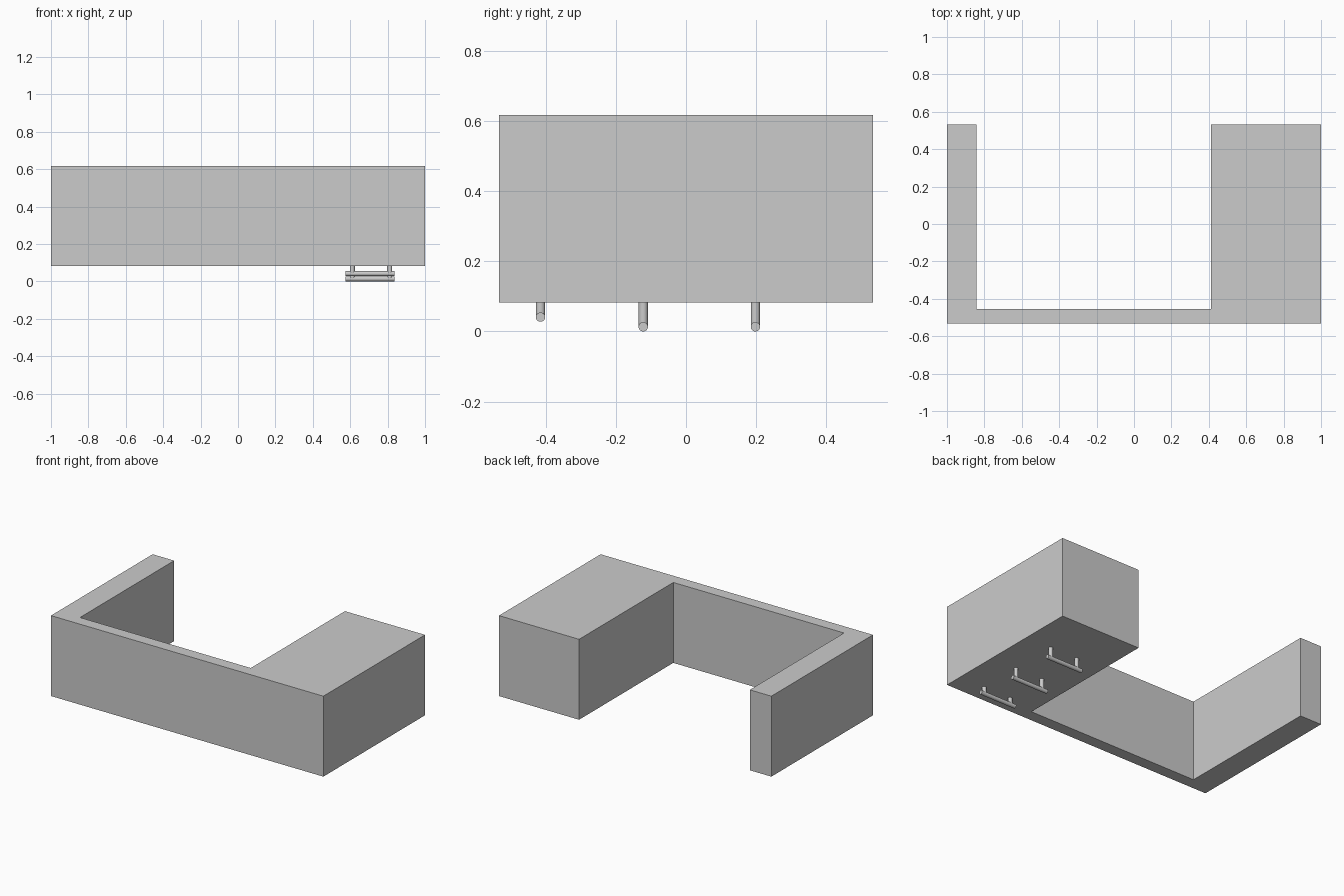
import bpy, bmesh
from math import pi
from mathutils import Matrix

if "Cube" in bpy.data.objects:
    bpy.data.objects.remove(bpy.data.objects["Cube"])

BOTTOM, TOP = 0.083, 0.617
R = 0.0133


def finish(bm, name):
    bmesh.ops.recalc_face_normals(bm, faces=bm.faces)
    me = bpy.data.meshes.new(name)
    bm.to_mesh(me)
    bm.free()
    ob = bpy.data.objects.new(name, me)
    bpy.context.collection.objects.link(ob)
    return ob


def cylinder(name, centre, length, axis):
    bm = bmesh.new()
    rot = Matrix.Rotation(pi / 2, 4, 'Y') if axis == 'X' else Matrix()
    bmesh.ops.create_cone(bm, cap_ends=True, segments=32, radius1=R, radius2=R,
                          depth=length, matrix=Matrix.Translation(centre) @ rot)
    # smooth sides, flat caps
    for f in bm.faces:
        f.smooth = len(f.verts) == 4
    for e in bm.edges:
        e.smooth = all(len(f.verts) == 4 for f in e.link_faces)
    return finish(bm, name)


# U-shaped counter: outline extruded upward
outline = [(-1, -0.533), (1, -0.533), (1, 0.533), (0.412, 0.533),
           (0.412, -0.455), (-0.842, -0.455), (-0.842, 0.533), (-1, 0.533)]
bm = bmesh.new()
base = bm.faces.new([bm.verts.new((x, y, BOTTOM)) for x, y in outline])
ext = bmesh.ops.extrude_face_region(bm, geom=[base], use_keep_orig=True)
top = [v for v in ext["geom"] if isinstance(v, bmesh.types.BMVert)]
bmesh.ops.translate(bm, verts=top, vec=(0, 0, TOP - BOTTOM))
finish(bm, "counter_body")

# Three bar handles under the wide block, each on two posts
for n, (y, z) in enumerate([(-0.415, 0.041), (-0.122, R), (0.198, R)], 1):
    cylinder(f"handle_bar_{n}", (0.706, y, z), 0.264, 'X')
    for side, x in (("left", 0.611), ("right", 0.811)):
        cylinder(f"handle_post_{n}_{side}", (x, y, (z + BOTTOM) / 2),
                 BOTTOM - z, 'Z')
